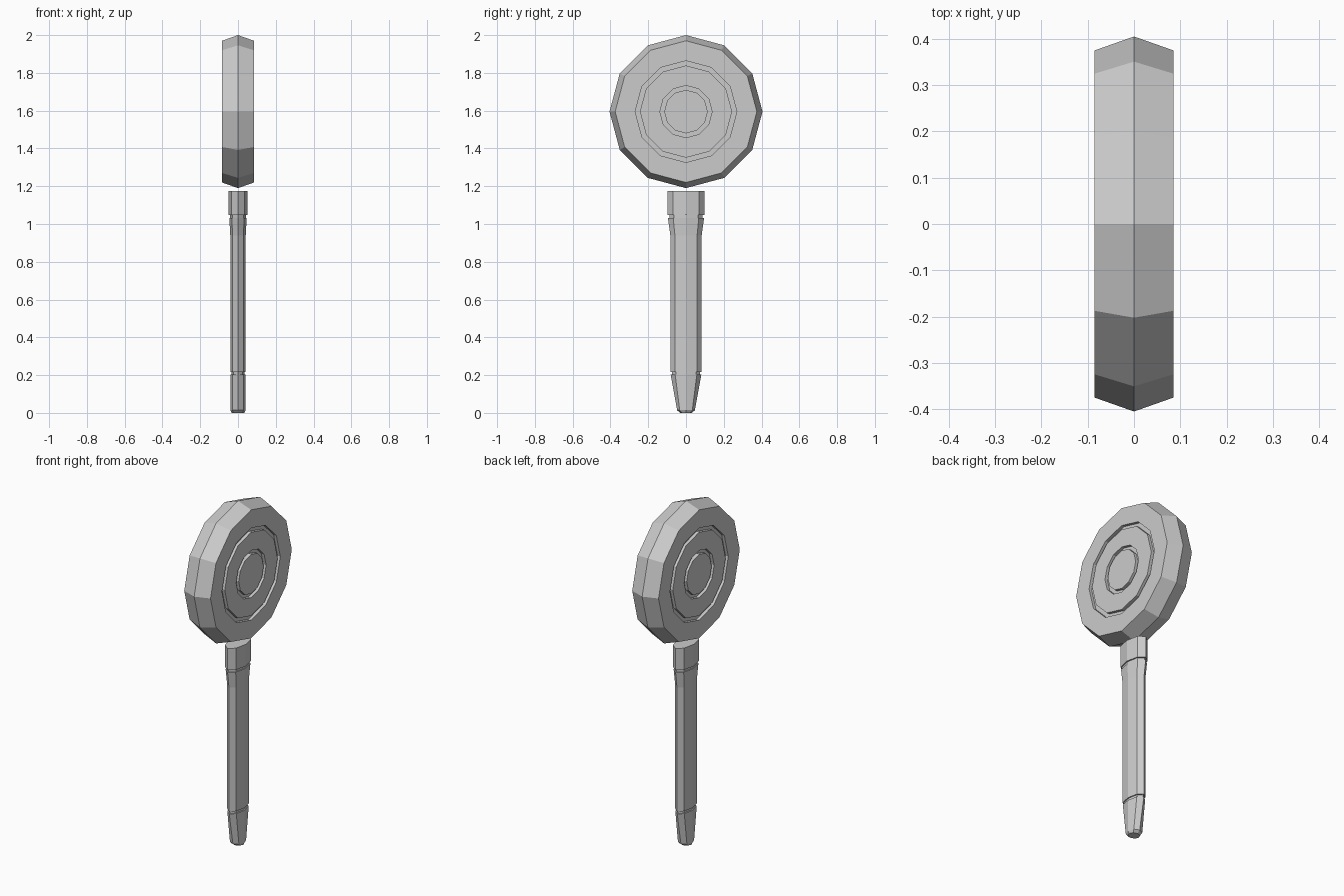
import bpy, bmesh
from math import cos, sin, tau
from mathutils import Matrix

if "Cube" in bpy.data.objects:
    bpy.data.objects.remove(bpy.data.objects["Cube"])


def loft(name, sides, rings, matrix=None):
    """Skin (height, half_x, half_y) polygon rings along z and cap both ends."""
    bm = bmesh.new()
    loops = [[bm.verts.new((rx * cos(tau * i / sides), ry * sin(tau * i / sides), z))
              for i in range(sides)] for z, rx, ry in rings]
    for a, b in zip(loops, loops[1:]):
        for i in range(sides):
            j = (i + 1) % sides
            bm.faces.new((a[i], a[j], b[j], b[i]))
    bm.faces.new(loops[0])
    bm.faces.new(loops[-1])
    bmesh.ops.recalc_face_normals(bm, faces=bm.faces)
    if matrix:
        bm.transform(matrix)
    mesh = bpy.data.meshes.new(name)
    bm.to_mesh(mesh)
    bm.free()
    obj = bpy.data.objects.new(name, mesh)
    bpy.context.collection.objects.link(obj)
    return obj


# Round head: bevelled rim with two grooves on each face, turned to face x
T, G = 0.085, 0.067
half = [(T, 0.115), (G, 0.115), (G, 0.138), (T, 0.138),
        (T, 0.244), (G, 0.244), (G, 0.269), (T, 0.269), (T, 0.375)]
profile = half + [(0, 0.405)] + [(-x, r) for x, r in reversed(half)]
loft("head", 12, [(x, r, r) for x, r in profile],
     Matrix.Translation((0, 0, 1.595)) @ Matrix.Rotation(tau / 4, 4, 'Y'))

# Collar below the head
loft("collar", 8, [(1.048, 0.05, 0.098), (1.175, 0.05, 0.098)])

# Recessed neck between collar and grip
loft("upper_neck", 8, [(1.033, 0.042, 0.088), (1.048, 0.042, 0.088)])

# Grip, flared at the top
loft("grip", 8, [(0.217, 0.041, 0.083), (0.94, 0.041, 0.083), (1.033, 0.046, 0.096)])

# Recessed neck between grip and butt
loft("lower_neck", 8, [(0.202, 0.034, 0.074), (0.217, 0.034, 0.074)])

# Tapered butt
loft("butt", 8, [(0.0, 0.034, 0.03), (0.014, 0.041, 0.047), (0.202, 0.041, 0.081)])
